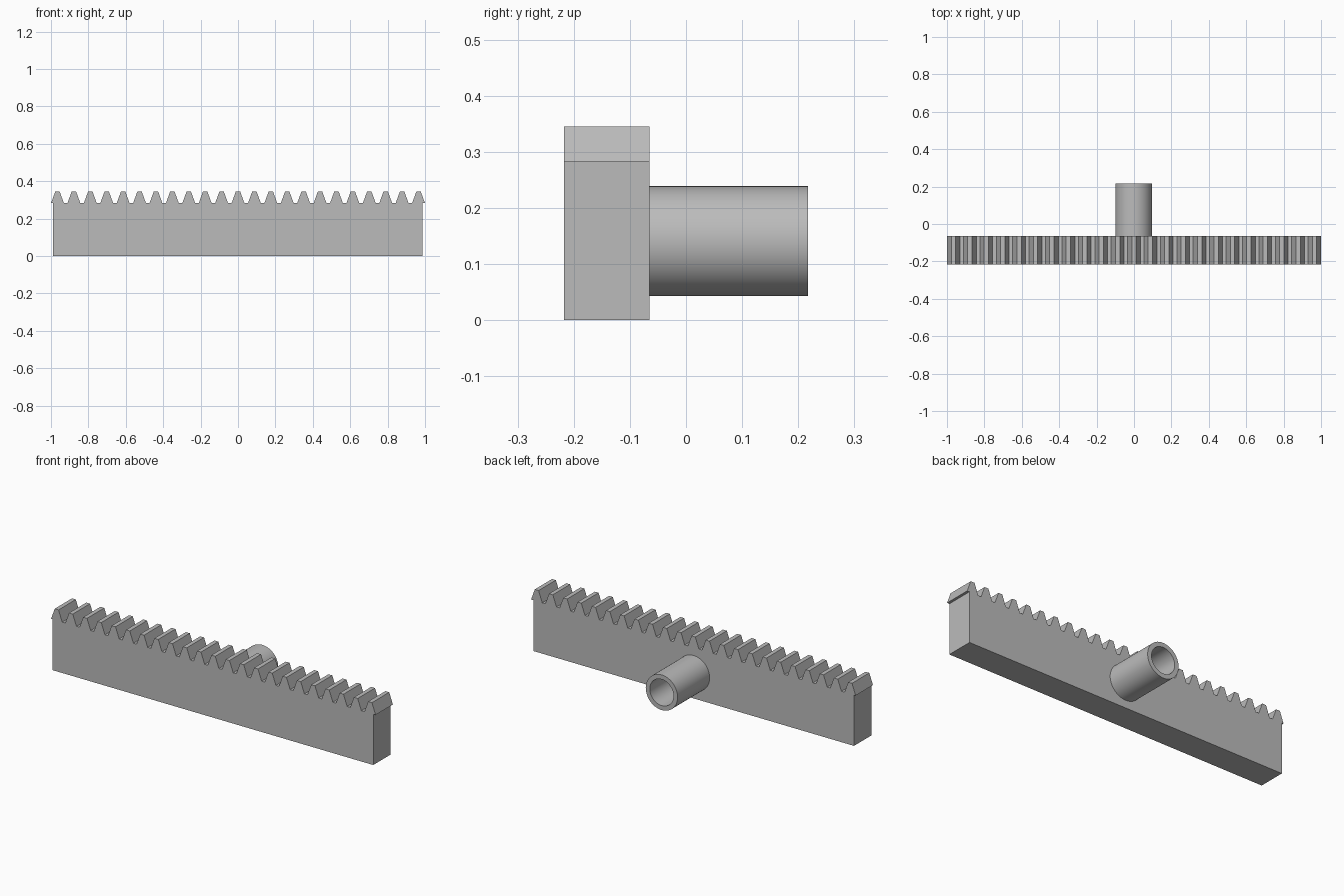
import bpy, bmesh, math

cube = bpy.data.objects.get("Cube")
if cube:
    bpy.data.objects.remove(cube, do_unlink=True)

# Shared material
steel = bpy.data.materials.new("light_grey")
steel.use_nodes = True
GREY = (0.5, 0.5, 0.5, 1)
steel.diffuse_color = GREY
steel.node_tree.nodes["Principled BSDF"].inputs["Base Color"].default_value = GREY

# Main dimensions
TEETH = 23
MODULE = 0.02793
PITCH = math.pi * MODULE
ROOT, TIP = 0.283, 0.345
FRONT, BACK = -0.217, -0.065
CENTRE = -0.002


def finish(bm, name):
    bmesh.ops.recalc_face_normals(bm, faces=bm.faces)
    mesh = bpy.data.meshes.new(name)
    bm.to_mesh(mesh)
    bm.free()
    mesh.materials.append(steel)
    obj = bpy.data.objects.new(name, mesh)
    bpy.context.collection.objects.link(obj)
    return obj


# Rack: one closed outline with trapezoid teeth, extruded in depth
slope = math.tan(math.radians(20))
half_tip = PITCH / 4 - MODULE * slope
half_root = half_tip + (TIP - ROOT) * slope
half_bar = PITCH * (TEETH - 0.5) / 2
outline = [(CENTRE + half_bar, 0), (CENTRE - half_bar, 0), (CENTRE - half_bar, ROOT)]
for i in range(TEETH):
    x = (i - (TEETH - 1) / 2) * PITCH
    outline += [(x - half_root, ROOT), (x - half_tip, TIP),
                (x + half_tip, TIP), (x + half_root, ROOT)]
outline.append((CENTRE + half_bar, ROOT))

bm = bmesh.new()
face = bm.faces.new([bm.verts.new((x, FRONT, z)) for x, z in outline])
side = bmesh.ops.extrude_face_region(bm, geom=[face])
moved = [v for v in side["geom"] if isinstance(v, bmesh.types.BMVert)]
bmesh.ops.translate(bm, verts=moved, vec=(0, BACK - FRONT, 0))
finish(bm, "toothed_rack")

# Hollow hub on the back: wall section spun around the y axis
OUTER, INNER, HUB_Z, HUB_END = 0.098, 0.073, 0.141, 0.217
bm = bmesh.new()
section = [(INNER, BACK), (INNER, HUB_END), (OUTER, HUB_END), (OUTER, BACK)]
verts = [bm.verts.new((CENTRE + r, y, HUB_Z)) for r, y in section]
edges = [bm.edges.new(pair) for pair in zip(verts, verts[1:])]
bmesh.ops.spin(bm, geom=verts + edges, cent=(CENTRE, 0, HUB_Z), axis=(0, 1, 0),
               angle=math.tau, steps=64, use_duplicate=False)
bmesh.ops.remove_doubles(bm, verts=bm.verts, dist=0.0005)
hub = finish(bm, "hub_tube")
bpy.ops.object.select_all(action="DESELECT")
hub.select_set(True)
bpy.context.view_layer.objects.active = hub
bpy.ops.object.shade_smooth_by_angle(angle=math.radians(30))
